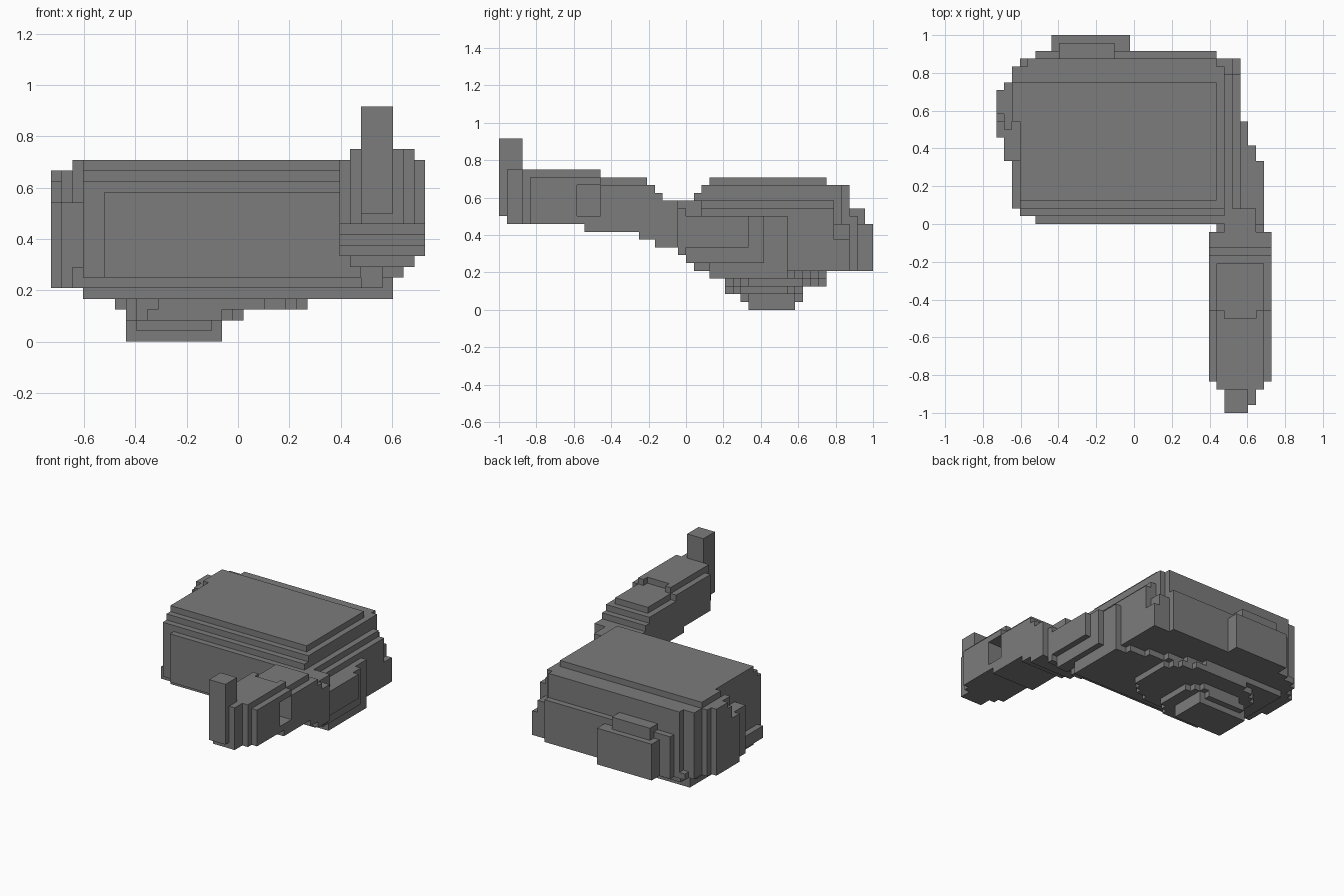
import bpy
import bmesh
from mathutils import Vector

old = bpy.data.objects.get("Cube")
if old:
    bpy.data.objects.remove(old, do_unlink=True)

UNIT = 1 / 24
ORIGIN = Vector((-17.5, -24, 0))

grey = bpy.data.materials.new("mid_grey")
grey.use_nodes = True
colour = (0.2, 0.2, 0.2, 1)
grey.diffuse_color = colour
grey.node_tree.nodes["Principled BSDF"].inputs["Base Color"].default_value = colour

parts = {}
filled = set()


def cells(x, y, z):
    return {(i, j, k) for i in range(*x) for j in range(*y) for k in range(*z)}


def add(name, x, y, z):
    """Fill a block of grid cells that no earlier part owns."""
    new = cells(x, y, z) - filled
    parts.setdefault(name, set()).update(new)
    filled.update(new)


def add_rounded(name, x, y, z, power):
    """Fill a block with stepped, rounded corners in plan."""
    for i, j, k in cells(x, y, z):
        u = (2 * i + 1 - x[0] - x[1]) / (x[1] - x[0])
        v = (2 * j + 1 - y[0] - y[1]) / (y[1] - y[0])
        if abs(u) ** power + abs(v) ** power < 1.15:
            add(name, (i, i + 1), (j, j + 1), (k, k + 1))


def build(name, owned):
    """Make a mesh from the exposed cell sides, then merge flat areas."""
    bm = bmesh.new()
    corners = {}

    def vert(p):
        key = tuple(round(c) for c in p)
        if key not in corners:
            corners[key] = bm.verts.new((Vector(key) + ORIGIN) * UNIT)
        return corners[key]

    for cell in sorted(owned):
        for axis in range(3):
            for side in (0, 1):
                near = list(cell)
                near[axis] += 2 * side - 1
                if tuple(near) in filled:
                    continue
                a, b = Vector((0, 0, 0)), Vector((0, 0, 0))
                a[(axis + 1) % 3] = 1
                b[(axis + 2) % 3] = 1
                base = Vector(cell)
                base[axis] += side
                loop = [base, base + a, base + a + b, base + b]
                if not side:
                    loop.reverse()
                bm.faces.new([vert(p) for p in loop])
    bmesh.ops.dissolve_limit(bm, angle_limit=0.02, verts=bm.verts, edges=bm.edges)
    mesh = bpy.data.meshes.new(name)
    bm.to_mesh(mesh)
    bm.free()
    mesh.materials.append(grey)
    bpy.context.collection.objects.link(bpy.data.objects.new(name, mesh))


# Main body with stepped top and chamfered corners
add("body", (5, 28), (24, 45), (6, 14))
add("body", (4, 28), (25, 45), (6, 15))
add("body", (3, 29), (25, 44), (6, 15))
add("body", (4, 28), (26, 45), (6, 16))
add("body", (3, 29), (26, 44), (6, 16))
add("body", (28, 29), (24, 25), (6, 14))

# Lower steps of the body, with a staircase corner at the back
add("base", (3, 31), (26, 45), (5, 6))
add("base", (3, 32), (27, 37), (4, 6))
for row in range(37, 42):
    add("base", (3, 30 - 3 * (row - 37)), (row, row + 1), (4, 5))

# Raised lid
add("lid", (3, 28), (27, 42), (16, 17))
add("lid", (2, 3), (37, 42), (16, 17))

# Bulge on the far side, over a low skirt
add("side_bulge", (2, 3), (26, 32), (5, 7))
add("side_bulge", (2, 3), (32, 37), (5, 13))
add("side_bulge", (2, 3), (37, 44), (5, 16))
add("side_bulge", (1, 2), (32, 42), (5, 13))
add("side_bulge", (1, 2), (36, 42), (13, 16))
add("side_bulge", (0, 1), (35, 41), (5, 13))
add("side_bulge", (0, 1), (37, 41), (13, 15))
add("side_bulge", (0, 1), (38, 41), (15, 16))

# Ledge and bump at the back
add("back_ledge", (5, 28), (45, 46), (5, 12))
add("back_bump", (7, 17), (45, 48), (5, 11))
add("back_bump", (8, 15), (45, 47), (11, 13))

# Stepped flank that runs into the neck
add("flank", (29, 30), (25, 43), (5, 14))
add("flank", (28, 30), (43, 45), (5, 11))
add("flank", (30, 31), (25, 43), (5, 13))
add("flank", (30, 31), (43, 45), (5, 9))
add("flank", (31, 32), (24, 37), (6, 12))
add("flank", (32, 33), (24, 34), (6, 12))
add("flank", (33, 34), (23, 32), (8, 12))

# Neck between body and arm
add("neck", (28, 34), (23, 24), (7, 13))
add("neck", (29, 33), (23, 26), (7, 14))

# Arm: blocks sharing one width, stepping down to the neck
ARM = (27, 35)
for y, z in (((4, 11), (11, 17)), ((11, 13), (10, 17)), ((13, 18), (10, 16)),
             ((18, 20), (9, 16)), ((20, 21), (8, 15)), ((21, 23), (8, 14))):
    add("arm", ARM, y, z)
add("arm", (28, 34), (13, 19), (16, 17))
add("arm", (28, 34), (3, 12), (11, 18))
for x in ((28, 29), (33, 34)):
    add("arm", x, (12, 13), (17, 18))
add("arm", (29, 33), (1, 3), (11, 18))
recess = cells((32, 35), (10, 13), (12, 16))
parts["arm"] -= recess
filled -= recess

# Upright post at the arm tip
add("post", (29, 32), (0, 3), (12, 22))

# Rounded layers under the body
add_rounded("underside", (6, 24), (29, 42), (3, 4), 2)
add_rounded("underside", (7, 18), (29, 39), (2, 3), 2)
add_rounded("underside", (7, 16), (31, 39), (1, 2), 4)
add_rounded("underside", (7, 16), (32, 38), (0, 1), 4)

for part_name, owned_cells in parts.items():
    build(part_name, owned_cells)
